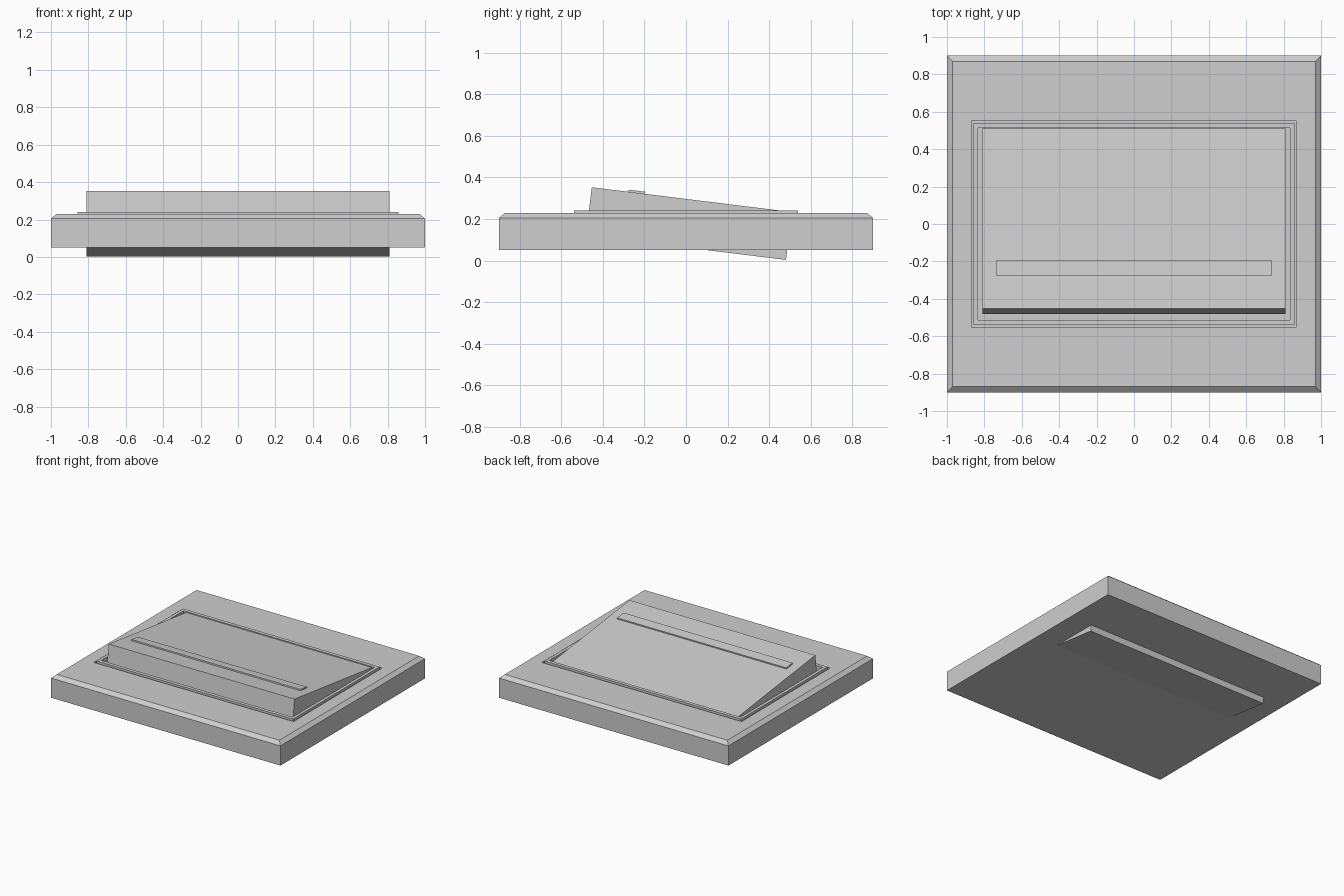
import bpy, bmesh, math
from mathutils import Matrix

if "Cube" in bpy.data.objects:
    bpy.data.objects.remove(bpy.data.objects["Cube"])

gray = bpy.data.materials.new("light gray plastic")
gray.diffuse_color = (0.62, 0.62, 0.62, 1)
gray.use_nodes = True
gray.node_tree.nodes["Principled BSDF"].inputs["Base Color"].default_value = gray.diffuse_color


def rect_stack(name, rings, capped=True):
    """Join successive rectangles (half_x, half_y, z) into one flat-faced solid."""
    bm = bmesh.new()
    loops = [[bm.verts.new((sx * hx, sy * hy, z))
              for sx, sy in ((-1, -1), (1, -1), (1, 1), (-1, 1))]
             for hx, hy, z in rings]
    pairs = list(zip(loops, loops[1:]))
    if capped:
        bm.faces.new(loops[0])
        bm.faces.new(loops[-1])
    else:
        pairs.append((loops[-1], loops[0]))
    for a, b in pairs:
        for i in range(4):
            j = (i + 1) % 4
            bm.faces.new((a[i], a[j], b[j], b[i]))
    bmesh.ops.recalc_face_normals(bm, faces=bm.faces)
    mesh = bpy.data.meshes.new(name)
    bm.to_mesh(mesh)
    bm.free()
    mesh.materials.append(gray)
    obj = bpy.data.objects.new(name, mesh)
    bpy.context.collection.objects.link(obj)
    return obj


# Wall plate with chamfered top edge and a shallow pocket
rect_stack("wall_plate", [(1.0, 0.9, 0.05), (1.0, 0.9, 0.205), (0.97, 0.87, 0.23),
                          (0.87, 0.552, 0.23), (0.87, 0.552, 0.10)])

# Thin rectangular frame standing in the pocket, leaving a fine groove around it
rect_stack("rocker_frame", [(0.857, 0.54, 0.10), (0.857, 0.54, 0.24),
                            (0.833, 0.512, 0.24), (0.833, 0.512, 0.10)], capped=False)

# Tilted rocker and the raised grip bar on its top face
tilt = Matrix.Translation((0, 0.014, 0.178)) @ Matrix.Rotation(math.radians(-7.05), 4, "X")
rocker = rect_stack("rocker", [(0.81, 0.485, -0.116), (0.81, 0.485, 0.116)])
rocker.matrix_world = tilt
bar = rect_stack("grip_bar", [(0.737, 0.04, 0.11), (0.737, 0.04, 0.126)])
bar.matrix_world = tilt @ Matrix.Translation((0, -0.267, 0))
